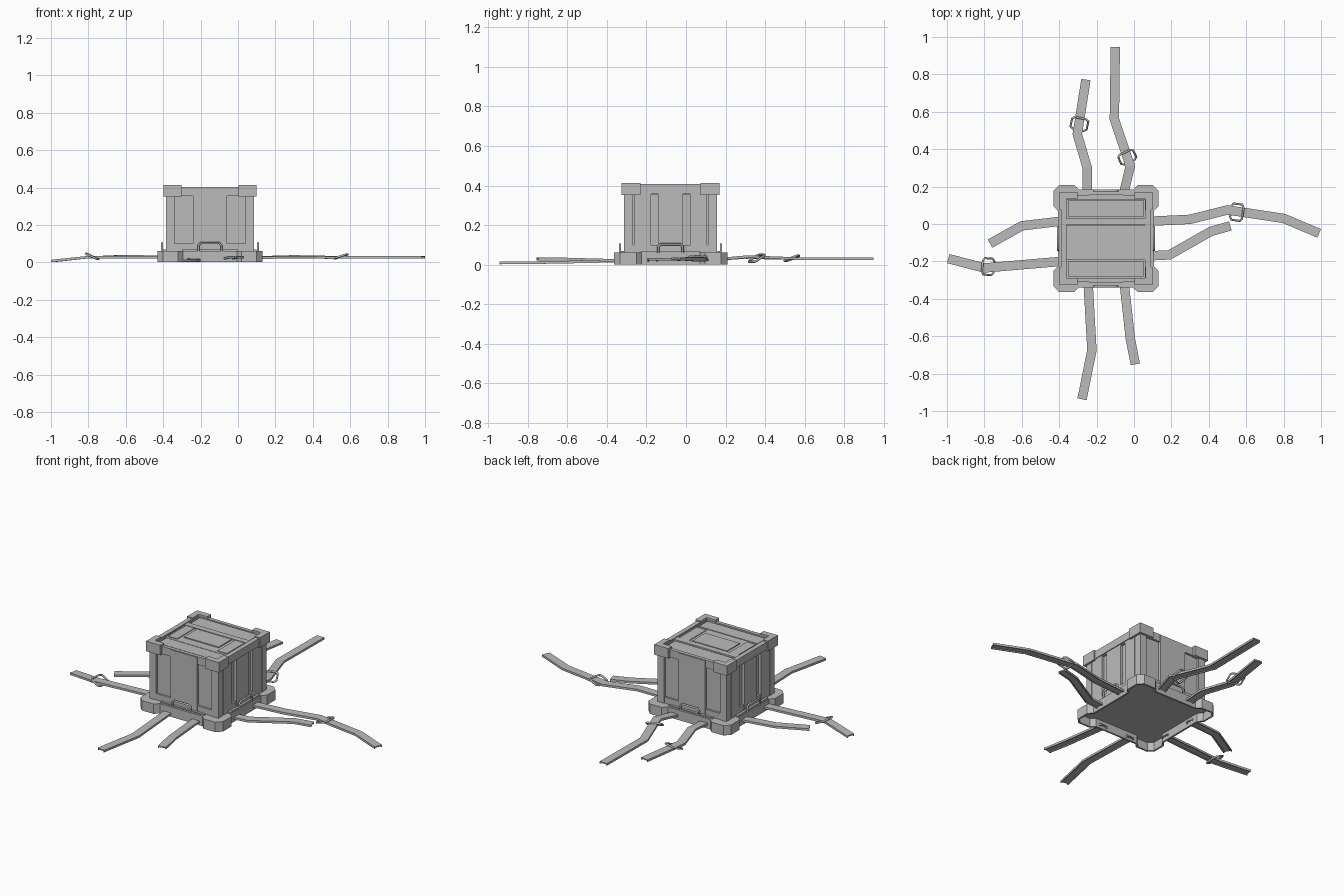
import bpy, bmesh, math
from mathutils import Vector, Matrix

if "Cube" in bpy.data.objects:
    bpy.data.objects.remove(bpy.data.objects["Cube"])

GREY = (0.5, 0.5, 0.5, 1)
grey = bpy.data.materials.new("plain_grey")
grey.use_nodes = True
grey.diffuse_color = GREY
grey.node_tree.nodes["Principled BSDF"].inputs["Base Color"].default_value = GREY

CENTRE = Vector((-0.15, -0.078, 0))
SIDES = {"front": 0, "left": 1, "back": 2, "right": 3}


def side_matrix(k):
    return Matrix.Translation(CENTRE) @ Matrix.Rotation(k * math.pi / 2, 4, 'Z')


def finish(name, bm):
    bmesh.ops.recalc_face_normals(bm, faces=bm.faces)
    mesh = bpy.data.meshes.new(name)
    bm.to_mesh(mesh)
    bm.free()
    mesh.materials.append(grey)
    ob = bpy.data.objects.new(name, mesh)
    bpy.context.collection.objects.link(ob)
    return ob


def boxes(name, parts, k=0):
    """Boxes from (min, max) ranges, turned by quarter turns about the crate axis."""
    bm = bmesh.new()
    for part in parts:
        size = [b - a for a, b in part]
        mid = [(a + b) / 2 for a, b in part]
        bmesh.ops.create_cube(bm, size=1, matrix=side_matrix(k) @ Matrix.Translation(mid)
                              @ Matrix.Diagonal((*size, 1)))
    return finish(name, bm)


# Tray base: hollow underneath, chamfered corner lobes with shallower sides between
quarter = [(0.257, 0.145), (0.281, 0.17), (0.281, 0.25), (0.25, 0.281), (0.17, 0.281), (0.145, 0.257)]
bm = bmesh.new()
ring = []
for k in range(4):
    for x, y in quarter:
        p = Matrix.Rotation(k * math.pi / 2, 3, 'Z') @ Vector((x, y, 0))
        ring.append(bm.verts.new(CENTRE + Vector((p.x, p.y * 1.02, 0.062))))
lid = bm.faces.new(ring)
low = [bm.verts.new((v.co.x, v.co.y, 0.001)) for v in ring]
for i in range(len(ring)):
    j = (i + 1) % len(ring)
    bm.faces.new((ring[i], low[i], low[j], ring[j]))
tray = finish("tray_base", bm)
shell = tray.modifiers.new("shell", 'SOLIDIFY')
shell.thickness = 0.012
shell.offset = -1

# Crate core
boxes("crate_core", [((-0.22, 0.22), (-0.22, 0.22), (0.055, 0.38))])

for side, k in SIDES.items():
    # Wall boards: broad centre panel on front and back, narrow slats on the sides
    boards = [(0.19, 0.235), (-0.235, -0.19)]
    if k % 2 == 0:
        boards += [(-0.09, 0.09)]
    else:
        boards += [(-0.06, 0.06), (0.10, 0.185), (-0.185, -0.10)]
    parts = [(u, (-0.235, -0.215), (0.06, 0.398)) for u in boards]
    parts.append(((-0.23, 0.23), (-0.232, -0.215), (0.06, 0.10)))
    parts.append(((-0.23, 0.23), (-0.232, -0.21), (0.355, 0.402)))
    boxes(side + "_wall_boards", parts, k)
    # Rim rail on the slatted sides
    if k % 2:
        boxes(side + "_rim_rail", [((-0.16, 0.16), (-0.24, -0.212), (0.36, 0.407))], k)
    # Corner bracket
    boxes(side + "_corner_bracket", [
        ((0.152, 0.248), (-0.248, -0.212), (0.352, 0.414)),
        ((0.212, 0.248), (-0.248, -0.152), (0.352, 0.414))], k)
    # Raised lip on the tray
    boxes(side + "_tray_lip", [((-0.15, 0.15), (-0.25, -0.236), (0.055, 0.068))], k)

# Lid: full-width middle bands, end slats set inside a groove
boxes("lid_slats", [
    ((-0.215, 0.215), (-0.115, 0.07), (0.375, 0.397)),
    ((-0.215, 0.215), (0.072, 0.108), (0.375, 0.403)),
    ((-0.2, 0.2), (0.115, 0.205), (0.375, 0.398)),
    ((-0.2, 0.2), (-0.202, -0.12), (0.375, 0.398))])
boxes("lid_panels", [((-0.12, 0.115), (-0.06, 0.065), (0.39, 0.403)),
                     ((-0.2, -0.14), (-0.1, 0.07), (0.39, 0.401)),
                     ((0.135, 0.2), (-0.1, 0.07), (0.39, 0.401))])


def wire(name, points, radius, cyclic, matrix):
    """Round bar along a path, as a beveled curve."""
    cu = bpy.data.curves.new(name, 'CURVE')
    cu.dimensions = '3D'
    cu.bevel_depth = radius
    cu.bevel_resolution = 1
    cu.use_fill_caps = True
    sp = cu.splines.new('POLY')
    sp.points.add(len(points) - 1)
    for p, co in zip(sp.points, points):
        p.co = (*co, 1)
    sp.use_cyclic_u = cyclic
    cu.materials.append(grey)
    ob = bpy.data.objects.new(name, cu)
    ob.matrix_world = matrix
    bpy.context.collection.objects.link(ob)


# Carry handles
handle = [(-0.062, 0, 0.06), (-0.062, 0, 0.09), (-0.05, 0, 0.103),
          (0.05, 0, 0.103), (0.062, 0, 0.09), (0.062, 0, 0.06)]
for side, k in SIDES.items():
    wire(side + "_handle", handle, 0.006, False, side_matrix(k) @ Matrix.Translation((0, -0.256, 0)))

# Webbing: U-shaped section, open underneath
SECTION = [(-0.025, 0), (-0.025, 0.013), (0.025, 0.013), (0.025, 0),
           (0.019, 0), (0.019, 0.006), (-0.019, 0.006), (-0.019, 0)]


def strap(name, path):
    pts = [Vector(p) for p in path]
    headings = [(b - a).xy.normalized() for a, b in zip(pts, pts[1:])]
    bm = bmesh.new()
    rings = []
    for i, p in enumerate(pts):
        near = headings[max(i - 1, 0):i + 1]
        d = sum(near, Vector((0, 0))).normalized()
        side = Vector((-d.y, d.x, 0)) / d.dot(near[0])
        rings.append([bm.verts.new(p + side * u + Vector((0, 0, h))) for u, h in SECTION])
    n = len(SECTION)
    for r, s in zip(rings, rings[1:]):
        for j in range(n):
            bm.faces.new((r[j], r[(j + 1) % n], s[(j + 1) % n], s[j]))
    bm.faces.new(rings[0])
    bm.faces.new(rings[-1])
    finish(name, bm)


strap("back_right_strap", [(-0.25, 0.165, .02), (-0.25, 0.3, .03), (-0.303, 0.48, .025), (-0.257, 0.772, .023)])
strap("back_left_strap", [(-0.055, 0.165, .02), (-0.02, 0.31, .034), (-0.105, 0.56, .024), (-0.1, 0.947, .024)])
strap("left_back_strap", [(0.09, 0.015, .02), (0.3, 0.025, .026), (0.5, 0.075, .022),
                          (0.8, 0.03, .022), (0.99, -0.05, .022)])
strap("left_front_strap", [(0.09, -0.17, .016), (0.19, -0.165, .02), (0.41, -0.04, .022), (0.515, -0.01, .018)])
strap("front_right_strap", [(-0.245, -0.32, .012), (-0.225, -0.675, .005), (-0.278, -0.937, .002)])
strap("front_left_strap", [(-0.052, -0.32, .014), (-0.02, -0.61, .022), (0.007, -0.75, .022)])
strap("right_front_strap", [(-0.39, -0.2, .02), (-0.8, -0.235, .022), (-0.993, -0.185, .001)])
strap("right_back_strap", [(-0.39, 0.015, .022), (-0.6, -0.01, .028), (-0.77, -0.105, .02)])

# Strap buckles: tilted rings with clipped corners
half = [(0.034, -0.03, 0), (0.034, 0.03, 0), (0.024, 0.044, 0)]
buckle = half + [(-0.024, 0.044, 0), (-0.034, 0.03, 0), (-0.034, -0.03, 0),
                 (-0.024, -0.044, 0), (0.024, -0.044, 0)]
for name, x, y, heading, tilt in (("back_right", -0.292, 0.535, 78, -22), ("back_left", -0.036, 0.357, 115, -32),
                                  ("left", 0.55, 0.063, -8, -18), ("right", -0.78, -0.228, 175, -25)):
    wire(name + "_buckle", buckle, 0.006, True,
         Matrix.Translation((x, y, 0.032)) @ Matrix.Rotation(math.radians(heading), 4, 'Z')
         @ Matrix.Rotation(math.radians(tilt), 4, 'Y'))
